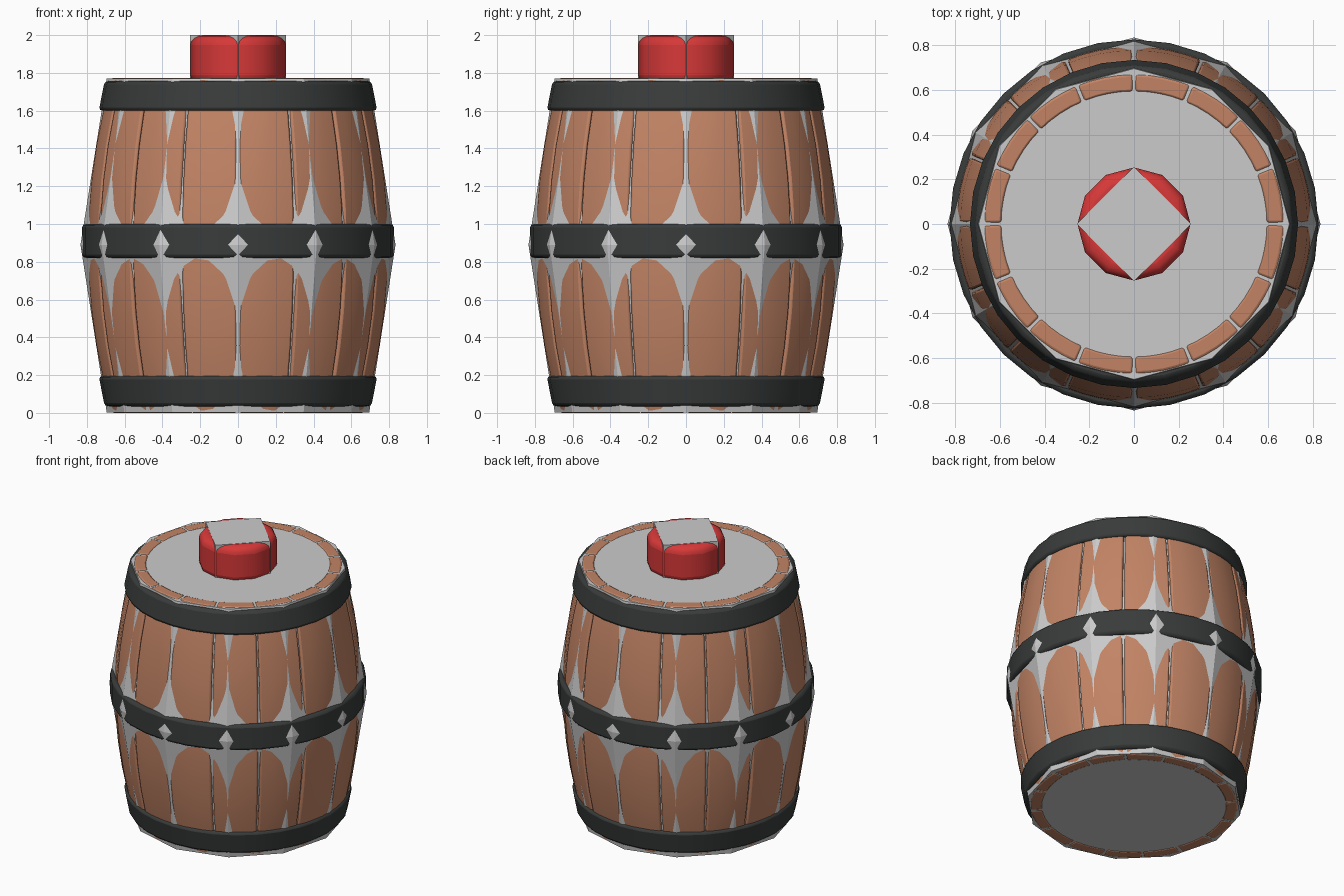
import bpy, bmesh
from math import pi, sin, cos, radians

if "Cube" in bpy.data.objects:
    bpy.data.objects.remove(bpy.data.objects["Cube"])

HEIGHT = 1.774


def material(name, rgb):
    m = bpy.data.materials.new(name)
    m.diffuse_color = (*rgb, 1)
    m.use_nodes = True
    m.node_tree.nodes["Principled BSDF"].inputs["Base Color"].default_value = m.diffuse_color
    return m


WOOD = material("wood", (0.54, 0.23, 0.13))
IRON = material("iron", (0.04, 0.045, 0.043))
RED = material("red", (0.68, 0.04, 0.04))


def finish(name, bm, mat=None, bevel=0, segments=2, smooth=False):
    bmesh.ops.recalc_face_normals(bm, faces=bm.faces)
    me = bpy.data.meshes.new(name)
    bm.to_mesh(me)
    bm.free()
    ob = bpy.data.objects.new(name, me)
    bpy.context.collection.objects.link(ob)
    if mat:
        me.materials.append(mat)
    if bevel:
        mod = ob.modifiers.new("rounded_edges", 'BEVEL')
        mod.width, mod.segments = bevel, segments
        mod.limit_method, mod.angle_limit = 'ANGLE', radians(40)
    if smooth:
        bpy.ops.object.select_all(action='DESELECT')
        ob.select_set(True)
        bpy.context.view_layer.objects.active = ob
        bpy.ops.object.shade_smooth_by_angle(angle=radians(40))
    return ob


def skin(bm, rows, closed_rows=False):
    """Join equally long rows of vertices with quads."""
    pairs = list(zip(rows, rows[1:]))
    if closed_rows:
        pairs.append((rows[-1], rows[0]))
    for a, b in pairs:
        for i in range(len(a)):
            j = (i + 1) % len(a)
            bm.faces.new((a[i], a[j], b[j], b[i]))


def lathe(name, profile, sides, capped=True, **kw):
    """Spin (radius, z) points; capped solid, or a closed ring if not capped."""
    bm = bmesh.new()
    rows = [[bm.verts.new((r * cos(2 * pi * k / sides), r * sin(2 * pi * k / sides), z))
             for k in range(sides)] for r, z in profile]
    skin(bm, rows, closed_rows=not capped)
    if capped:
        bm.faces.new(rows[0])
        bm.faces.new(rows[-1])
    return finish(name, bm, **kw)


def bulge(z):
    t = 2 * z / HEIGHT - 1
    return 0.797 - 0.127 * t * t


# curved staves
STAVES, ARC, LEVELS = 16, 4, 10
for s in range(STAVES):
    bm = bmesh.new()
    half = pi / STAVES - 0.007
    mid = 2 * pi * (s + 0.5) / STAVES
    angles = [mid - half + 2 * half * i / ARC for i in range(ARC + 1)]
    rows = []
    for k in range(LEVELS + 1):
        z = HEIGHT * k / LEVELS
        r = bulge(z)
        section = [(r, a) for a in angles] + [(r - 0.08, a) for a in reversed(angles)]
        rows.append([bm.verts.new((q * cos(a), q * sin(a), z)) for q, a in section])
    skin(bm, rows)
    for row in (rows[0], rows[-1]):
        for i in range(ARC):
            bm.faces.new((row[i], row[i + 1], row[-2 - i], row[-1 - i]))
    finish(f"stave_{s + 1}", bm, WOOD, bevel=0.012, smooth=True)

# iron hoops
for name, z0, r0, z1, r1 in (("bottom_hoop", 0.035, 0.706, 0.195, 0.737),
                             ("middle_hoop", 0.82, 0.825, 1.0, 0.825),
                             ("top_hoop", 1.60, 0.737, 1.757, 0.706)):
    lathe(name, [(r0, z0), (r1, z1), (r1 - 0.06, z1), (r0 - 0.06, z0)], 32,
          capped=False, mat=IRON, bevel=0.018, smooth=True)

# low-poly grey barrel shell
lathe("barrel_shell", [(0.695, 0.003), (0.834, 0.89), (0.695, 1.77)], 12)

# bung with rounded top and its square grey core
lathe("bung", [(0.253, 1.74), (0.253, 1.998)], 12, mat=RED, bevel=0.05,
      segments=4, smooth=True)
lathe("bung_core", [(0.255, 1.74), (0.255, 2.0)], 4)
